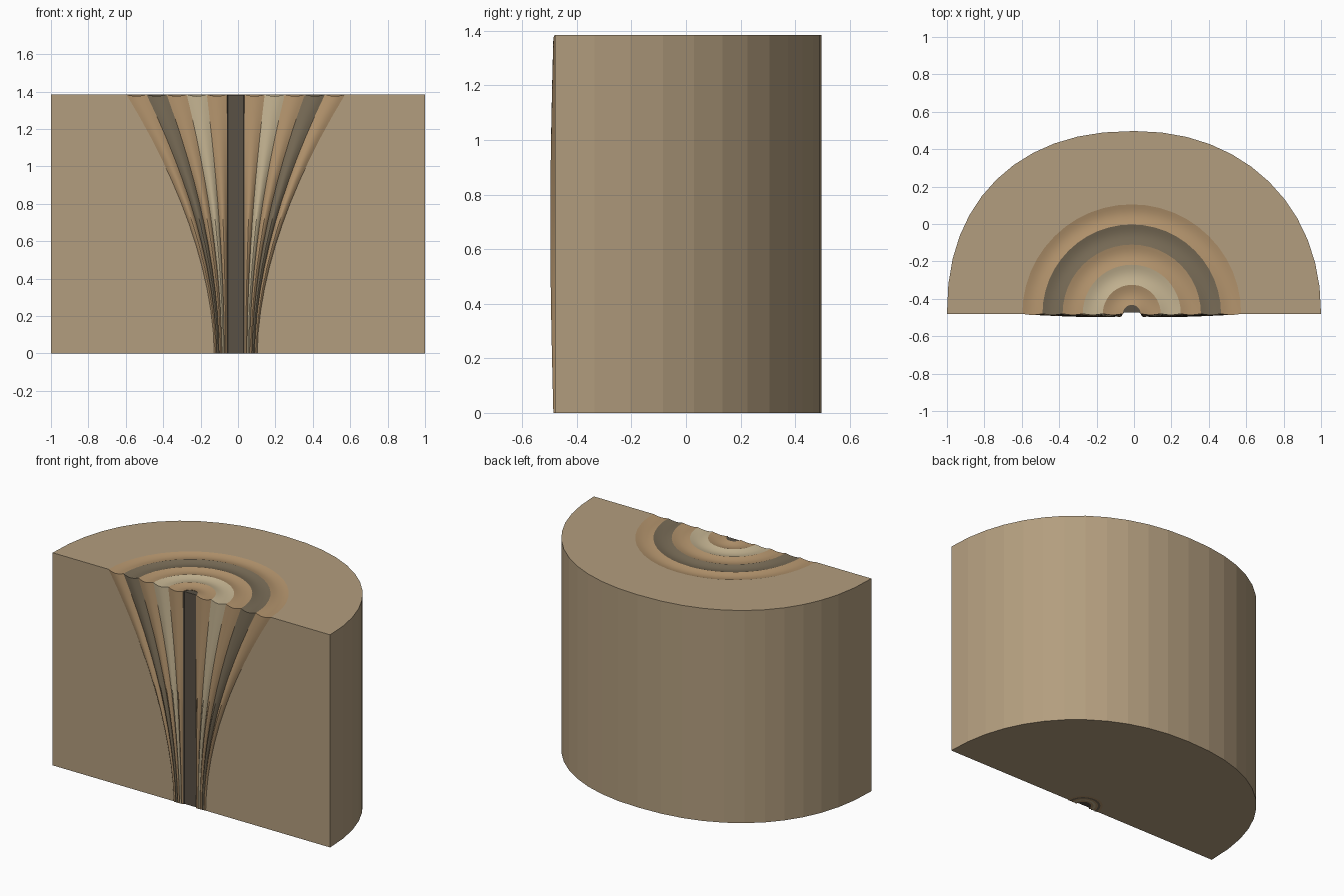
import bpy, bmesh, math

if "Cube" in bpy.data.objects:
    bpy.data.objects.remove(bpy.data.objects["Cube"])

H = 1.385          # total height
Y0 = -0.48         # cut plane
CX = -0.012        # funnel axis
N = 24             # segments of the half turn
NZ = 12            # steps up the funnel
CORE = 0.047


def funnel(k):
    """Radius curve of layer boundary k (0 = core, 5 = outermost)."""
    top, bottom = CORE + k * 0.1076, CORE + k * 0.0136
    return lambda z: bottom + (top - bottom) * max(0, z / H) ** 1.8


def material(name, col):
    m = bpy.data.materials.new(name)
    m.diffuse_color = (*col, 1)
    m.use_nodes = True
    m.node_tree.nodes["Principled BSDF"].inputs["Base Color"].default_value = m.diffuse_color
    return m


def finish(bm, name, mat, smooth):
    bmesh.ops.recalc_face_normals(bm, faces=bm.faces[:])
    me = bpy.data.meshes.new(name)
    bm.to_mesh(me)
    bm.free()
    ob = bpy.data.objects.new(name, me)
    bpy.context.collection.objects.link(ob)
    me.materials.append(mat)
    if smooth:
        bpy.ops.object.select_all(action='DESELECT')
        bpy.context.view_layer.objects.active = ob
        ob.select_set(True)
        bpy.ops.object.shade_smooth_by_angle(angle=math.radians(30))
    return ob


def block(mat):
    """Half round block, fuller on the left, with the funnel taken out of it."""
    bm = bmesh.new()
    r = funnel(5)
    rings = []
    for i in range(N + 1):
        a = math.pi * i / N
        c, s = math.cos(a), max(0, math.sin(a))
        p = 2 / (2.13 if c > 0 else 2.25)
        x, y = math.copysign(abs(c) ** p, c), Y0 + 0.977 * s ** p
        pts = [(x, y, 0), (x, y, H)]
        for j in range(NZ, -1, -1):
            z = H * j / NZ
            pts.append((CX + r(z) * c, Y0 + r(z) * s, z))
        rings.append([bm.verts.new(q) for q in pts])
    n = len(rings[0])
    for a, b in zip(rings, rings[1:]):
        for k in range(n):
            bm.faces.new((a[k], a[(k + 1) % n], b[(k + 1) % n], b[k]))
    for e in (rings[0], rings[-1]):
        bm.faces.new(e)
    return finish(bm, "outer_block", mat, False)


def layer(name, k, mat, nu=6):
    """Half turn shell between two funnel curves, dished on top, puffed on the cut."""
    bm = bmesh.new()
    inner, outer = funnel(k), funnel(k + 1)

    def point(a, u, v, cut):
        z = H * v
        rad = inner(z) * (1 - u) + outer(z) * u
        puff = math.sin(math.pi * u)
        y = Y0 + rad * math.sin(a)
        if cut:
            y -= puff * (0.006 + 0.011 * math.sin(math.pi * v))
        if v == 1:
            z -= 0.010 * puff
        return bm.verts.new((CX + rad * math.cos(a), y, z))

    border = ([(i, 0) for i in range(nu)] + [(nu, j) for j in range(NZ)]
              + [(i, NZ) for i in range(nu, 0, -1)] + [(0, j) for j in range(NZ, 0, -1)])
    whole = [(i, j) for i in range(nu + 1) for j in range(NZ + 1)]
    rings = []
    for s in range(N + 1):
        cut = s in (0, N)
        rings.append({q: point(math.pi * s / N, q[0] / nu, q[1] / NZ, cut)
                      for q in (whole if cut else border)})
    for a, b in zip(rings, rings[1:]):
        for p, q in zip(border, border[1:] + border[:1]):
            bm.faces.new((a[p], a[q], b[q], b[p]))
    for g in (rings[0], rings[-1]):
        for i in range(nu):
            for j in range(NZ):
                bm.faces.new((g[i, j], g[i + 1, j], g[i + 1, j + 1], g[i, j + 1]))
    return finish(bm, name, mat, True)


def core(mat):
    """Thin centre rod with a slightly recessed flat front."""
    bm = bmesh.new()
    pts = [(CORE * math.cos(math.pi * i / N), CORE * math.sin(math.pi * i / N)) for i in range(N + 1)]
    pts += [(-0.042, 0.006), (0.042, 0.006)]
    face = bm.faces.new([bm.verts.new((CX + x, Y0 + y, 0)) for x, y in pts])
    ext = bmesh.ops.extrude_face_region(bm, geom=[face])
    up = [v for v in ext["geom"] if isinstance(v, bmesh.types.BMVert)]
    bmesh.ops.translate(bm, verts=up, vec=(0, 0, H - 0.002))
    return finish(bm, "centre_core", mat, True)


tan = material("tan", (0.45, 0.34, 0.21))
brown = material("brown", (0.46, 0.30, 0.155))
dark = material("dark_olive", (0.19, 0.15, 0.095))
pale = material("pale", (0.56, 0.46, 0.29))
black = material("dark_grey", (0.10, 0.082, 0.06))

block(tan)
for k, m in enumerate((brown, pale, brown, dark, brown)):
    layer(f"funnel_layer_{k + 1}", k, m)
core(black)
